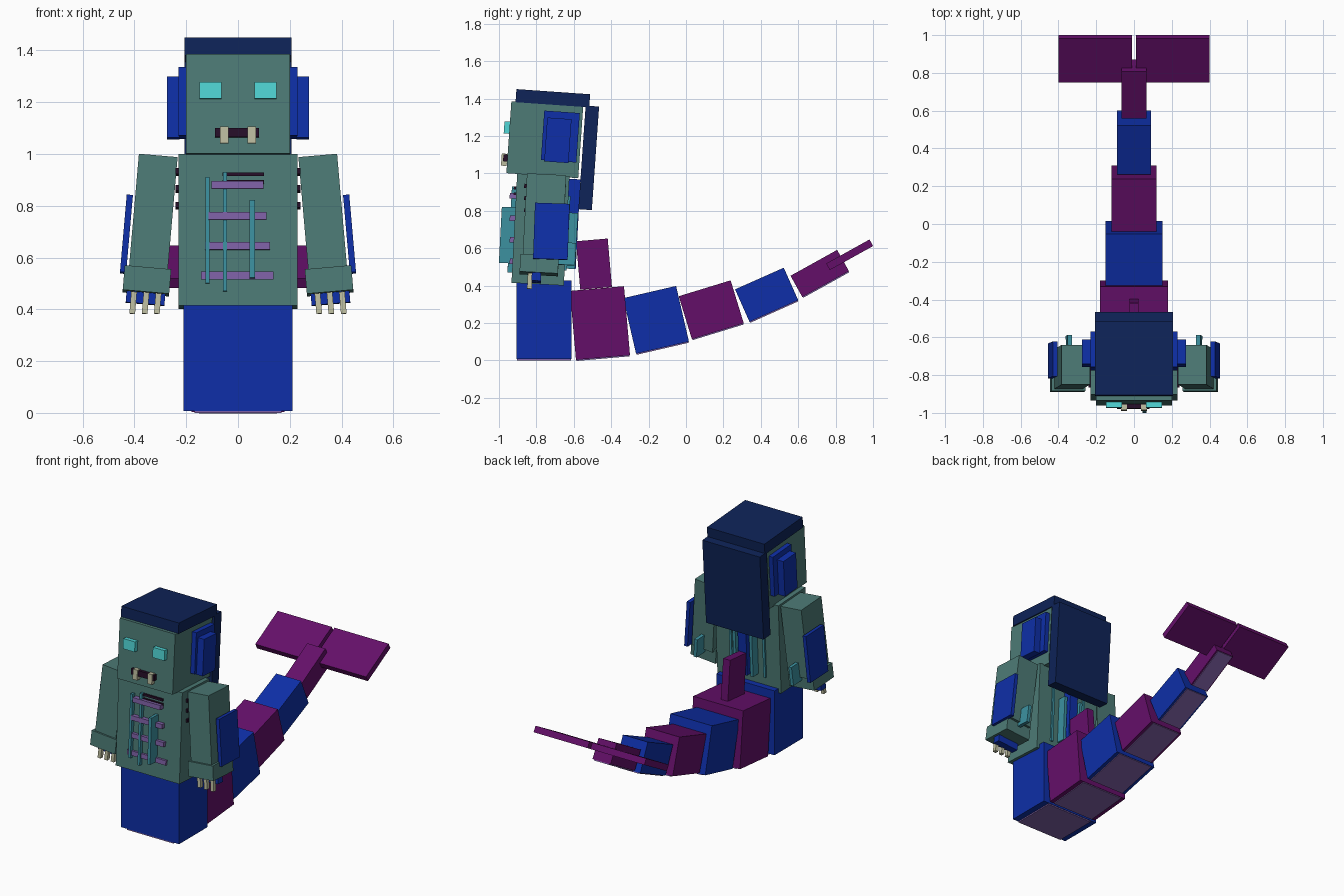
import bpy
import bmesh
from math import radians
from mathutils import Matrix, Vector, Euler

cube = bpy.data.objects.get("Cube")
if cube:
    bpy.data.objects.remove(cube, do_unlink=True)


def material(name, hex_code):
    def linear(c):
        c /= 255
        return c / 12.92 if c <= 0.04045 else ((c + 0.055) / 1.055) ** 2.4
    rgba = [linear(v) for v in bytes.fromhex(hex_code)] + [1]
    m = bpy.data.materials.new(name)
    m.use_nodes = True
    m.diffuse_color = rgba
    m.node_tree.nodes["Principled BSDF"].inputs["Base Color"].default_value = rgba
    return m


BLUE = material("royal blue", "0E2FA8")
NAVY = material("navy", "0E2358")
PURPLE = material("deep purple", "640F69")
GREEN = material("sea green", "4D7B76")
LILAC = material("lilac", "8062A8")
TEAL = material("teal", "3C91A0")
CYAN = material("bright cyan", "50D6D6")
BONE = material("bone", "BEBEA0")
DARK = material("dark plum", "260E28")


def box(name, mat, at, size, rx=0, ry=0):
    """Box tilted by rx and ry degrees about its centre."""
    bm = bmesh.new()
    bmesh.ops.create_cube(bm, size=1, matrix=Matrix.Diagonal((*size, 1)))
    mesh = bpy.data.meshes.new(name)
    bm.to_mesh(mesh)
    bm.free()
    mesh.materials.append(mat)
    ob = bpy.data.objects.new(name, mesh)
    ob.location = at
    ob.rotation_euler = (radians(rx), radians(ry), 0)
    bpy.context.collection.objects.link(ob)
    return ob


def pair(name, mat, at, size, rx=0, ry=0):
    """Left box and its mirror image on the right."""
    x, y, z = at
    box("left_" + name, mat, at, size, rx, ry)
    box("right_" + name, mat, (-x, y, z), size, rx, -ry)


def belly(name, at, size, rx):
    """Thin plate under a body segment."""
    down = Euler((radians(rx), 0, 0)).to_matrix() @ Vector((0, 0, -size[2] / 2 - 0.002))
    box(name, LILAC, Vector(at) + down, (size[0] * 0.84, size[1] * 0.98, 0.008), rx)


# Hips and tail: width, length, height, y, z, tilt
box("hips", BLUE, (0, -0.76, 0.218), (0.42, 0.295, 0.42))
belly("hips_belly", (0, -0.76, 0.216), (0.4, 0.295, 0.42), 0)
tail = [
    (0.36, 0.29, 0.37, -0.46, 0.20, 5),
    (0.30, 0.29, 0.305, -0.16, 0.217, 13),
    (0.24, 0.29, 0.24, 0.135, 0.271, 17),
    (0.18, 0.285, 0.19, 0.431, 0.351, 24),
    (0.13, 0.285, 0.13, 0.715, 0.465, 29),
]
for i, (w, d, h, y, z, tilt) in enumerate(tail, 1):
    box(f"tail_segment_{i}", PURPLE if i % 2 else BLUE, (0, y, z), (w, d, h), tilt)
    belly(f"tail_belly_{i}", (0, y, z), (w, d, h), tilt)
box("dorsal_fin", PURPLE, (0, -0.492, 0.515), (0.05, 0.17, 0.26), 5)
pair("tail_fluke", PURPLE, (0.205, 0.875, 0.565), (0.39, 0.265, 0.04), 29)

# Torso
box("torso", GREEN, (0, -0.778, 0.70), (0.46, 0.28, 0.585), -3)
for i, (z, w) in enumerate([(0.88, 0.20), (0.76, 0.225), (0.645, 0.25), (0.53, 0.28)]):
    box(f"rib_{i + 1}", LILAC, (-0.002, -0.925, z), (w, 0.035, 0.03), -3)
for i, z in enumerate((0.922, 0.892)):
    box(f"chest_slit_{i + 1}", DARK, (0.02, -0.915, z), (0.16, 0.012, 0.014), -3)
for x, z, h in ((-0.118, 0.705, 0.41), (-0.05, 0.70, 0.46)):
    box("chest_strip", TEAL, (x, -0.93, z), (0.016, 0.025, h), -3)
box("chest_fin", TEAL, (0.055, -0.955, 0.67), (0.02, 0.075, 0.3), -3)
for i, z in enumerate((0.93, 0.865, 0.80)):
    pair(f"gill_{i + 1}", DARK, (0.23, -0.79, z), (0.022, 0.15, 0.022), -3)

# Back of the torso
box("spine_plate", BLUE, (0, -0.612, 0.73), (0.06, 0.07, 0.48), -3)
pair("back_strip", TEAL, (0.06, -0.62, 0.64), (0.02, 0.07, 0.30), -3)
pair("outer_back_strip", TEAL, (0.12, -0.638, 0.68), (0.016, 0.02, 0.4), -3)

# Arms, cuffs and hands
pair("arm", GREEN, (0.328, -0.757, 0.765), (0.15, 0.21, 0.45), -3, -5)
pair("cuff", GREEN, (0.352, -0.785, 0.51), (0.18, 0.205, 0.095), -3, -5)
pair("arm_plate", BLUE, (0.431, -0.72, 0.69), (0.024, 0.185, 0.30), -2, -5)
pair("elbow_fin", TEAL, (0.345, -0.64, 0.57), (0.022, 0.10, 0.12), -3, -5)
pair("hand_web", BLUE, (0.357, -0.80, 0.445), (0.15, 0.05, 0.05), -3, -5)
for i, x in enumerate((0.31, 0.357, 0.405)):
    pair(f"claw_{i + 1}", BONE, (x, -0.835, 0.425), (0.022, 0.025, 0.085), -3, -5)

# Head and hair
box("head", GREEN, (0, -0.755, 1.18), (0.40, 0.385, 0.385), -4)
box("hair_cap", NAVY, (0, -0.712, 1.402), (0.415, 0.395, 0.07), -4)
box("hair_back", NAVY, (0, -0.52, 1.083), (0.415, 0.072, 0.555), -4)
pair("ear_base", BLUE, (0.212, -0.672, 1.197), (0.036, 0.19, 0.265), -4)
pair("ear_fin", BLUE, (0.25, -0.685, 1.177), (0.05, 0.13, 0.235), -4)

# Face
pair("eye", CYAN, (0.107, -0.955, 1.245), (0.085, 0.035, 0.065), -4)
box("mouth", DARK, (-0.004, -0.962, 1.082), (0.17, 0.03, 0.036), -4)
pair("fang", BONE, (0.053, -0.972, 1.073), (0.032, 0.03, 0.065), -4)
